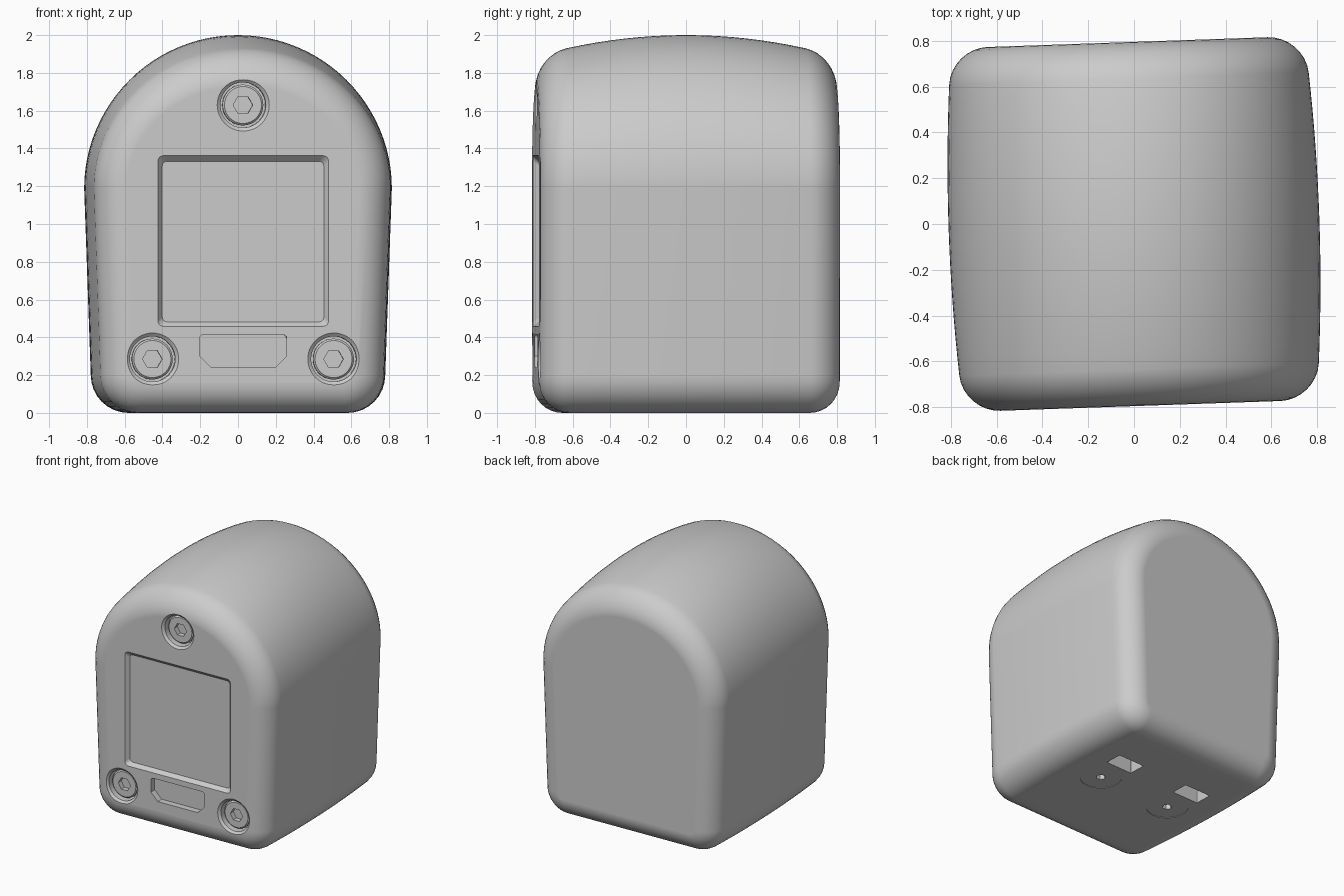
import bpy, bmesh
from math import sin, cos, pi, radians

HALF_DEPTH = 0.795
EDGE = 0.16
TURN = radians(2)

cube = bpy.data.objects.get("Cube")
if cube:
    bpy.data.objects.remove(cube, do_unlink=True)

grey = bpy.data.materials.new("plain_grey")
grey.use_nodes = True
colour = (0.6, 0.6, 0.6, 1)
grey.diffuse_color = colour
grey.node_tree.nodes["Principled BSDF"].inputs["Base Color"].default_value = colour


def on_front(u, v, depth):
    return (u, depth - HALF_DEPTH, v)


def on_bottom(u, v, depth):
    return (u, v, depth)


def loft(name, rings, place=on_front):
    """Bridge equal outlines [(points, depth), ...] and cap both ends."""
    bm = bmesh.new()
    loops = [[bm.verts.new(place(u, v, d)) for u, v in pts] for pts, d in rings]
    n = len(loops[0])
    for a, b in zip(loops, loops[1:]):
        for i in range(n):
            j = (i + 1) % n
            bm.faces.new((a[i], a[j], b[j], b[i]))
    bm.faces.new(loops[0])
    bm.faces.new(loops[-1])
    bmesh.ops.recalc_face_normals(bm, faces=bm.faces)
    mesh = bpy.data.meshes.new(name)
    bm.to_mesh(mesh)
    bm.free()
    mesh.materials.append(grey)
    obj = bpy.data.objects.new(name, mesh)
    bpy.context.collection.objects.link(obj)
    obj.rotation_euler.z = TURN
    return obj


def arc(cx, cy, rx, ry, start, end, n):
    angles = [radians(start + (end - start) * i / n) for i in range(n + 1)]
    return [(cx + rx * cos(a), cy + ry * sin(a)) for a in angles]


def circle(cx, cy, r, n=48):
    return arc(cx, cy, r, r, 0, 360, n)[:-1]


def hexagon(cx, cy, r, n=48):
    pts = []
    for i in range(n):
        a = 2 * pi * i / n
        k = r * cos(pi / 6) / cos(a % (pi / 3) - pi / 6)
        pts.append((cx + k * cos(a), cy + k * sin(a)))
    return pts


def rounded_box(cx, cy, hw, hh, r):
    pts = []
    for sx, sy, start in ((1, 1, 0), (-1, 1, 90), (-1, -1, 180), (1, -1, 270)):
        pts += arc(cx + sx * (hw - r), cy + sy * (hh - r), r, r, start, start + 90, 5)
    return pts


def arch(y, inset):
    """Arched cross-section of the housing, slimmer towards both ends."""
    f = (y / HALF_DEPTH) ** 2
    side, top = 0.038 * f + inset, 0.11 * f + inset
    base, r = 0.775 - side, 0.2 - inset
    return (arc(0, 1.19, 0.81 - side, 0.81 - top, 0, 180, 48)
            + arc(r - base, 0.2, r, r, 180, 270, 8)
            + arc(base - r, 0.2, r, r, 270, 360, 8))


def smooth(obj):
    bpy.ops.object.select_all(action="DESELECT")
    obj.select_set(True)
    bpy.context.view_layer.objects.active = obj
    bpy.ops.object.shade_smooth_by_angle(angle=radians(30))
    weighted = obj.modifiers.new("even_shading", "WEIGHTED_NORMAL")
    weighted.keep_sharp = True


# Housing: barrel-shaped arch with rounded end edges
stations = []
straight = HALF_DEPTH - EDGE
for i in range(9):
    a = pi / 2 * i / 8
    stations.append((-straight - EDGE * cos(a), EDGE * (1 - sin(a))))
stations += [(straight * (i / 8 - 1), 0) for i in range(1, 8)]
stations.append((0, 0))
stations += [(-y, d) for y, d in reversed(stations[:-1])]
housing = loft("housing", [(arch(y, d), y + HALF_DEPTH) for y, d in stations])

cutters = []


def cut(rings, place=on_front):
    cutters.append(loft("cutter", rings, place))


# Screen recess with sloping rim
cut([(rounded_box(0, 0.91, 0.465, 0.465, 0.03), -0.01),
     (rounded_box(0, 0.91, 0.452, 0.452, 0.03), 0.0),
     (rounded_box(0, 0.907, 0.428, 0.425, 0.025), 0.03)])

# Port recess with clipped lower corners
port = [(-0.23, 0.3), (-0.17, 0.24), (0.17, 0.24), (0.23, 0.3)]
port += arc(0.21, 0.395, 0.02, 0.02, 0, 90, 4) + arc(-0.21, 0.395, 0.02, 0.02, 90, 180, 4)
cut([(port, -0.02), (port, 0.05)])

# Front screws in chamfered holes
screws = []
for name, x, z in (("top", 0, 1.63), ("right", -0.48, 0.285), ("left", 0.48, 0.285)):
    cut([(circle(x, z, 0.15), -0.01), (circle(x, z, 0.138), 0.0),
         (circle(x, z, 0.12), 0.015), (circle(x, z, 0.12), 0.1)])
    screws.append(loft(name + "_screw", [
        (circle(x, z, 0.108), 0.105), (circle(x, z, 0.108), 0.045),
        (circle(x, z, 0.098), 0.035), (hexagon(x, z, 0.052), 0.035),
        (hexagon(x, z, 0.052), 0.075)]))

# Underside slots, shallow round seats and hex sockets
for x in (-0.32, 0.32):
    slot = rounded_box(x, 0.26, 0.115, 0.068, 0.004)
    cut([(slot, -0.02), (slot, 0.15)], on_bottom)
    seat = circle(x, 0, 0.15)
    cut([(seat, -0.02), (seat, 0.004)], on_bottom)
    socket = hexagon(x, 0, 0.035)
    cut([(socket, -0.02), (socket, 0.05)], on_bottom)

for cutter in cutters:
    cutter.hide_render = True
    mod = housing.modifiers.new("cut", "BOOLEAN")
    mod.object = cutter
    mod.operation = "DIFFERENCE"
    mod.solver = "EXACT"

# Bake the cuts, then drop the cutters
bpy.context.view_layer.update()
graph = bpy.context.evaluated_depsgraph_get()
baked = bpy.data.meshes.new_from_object(housing.evaluated_get(graph))
housing.modifiers.clear()
housing.data = baked
for cutter in cutters:
    bpy.data.objects.remove(cutter, do_unlink=True)

for part in [housing] + screws:
    smooth(part)
